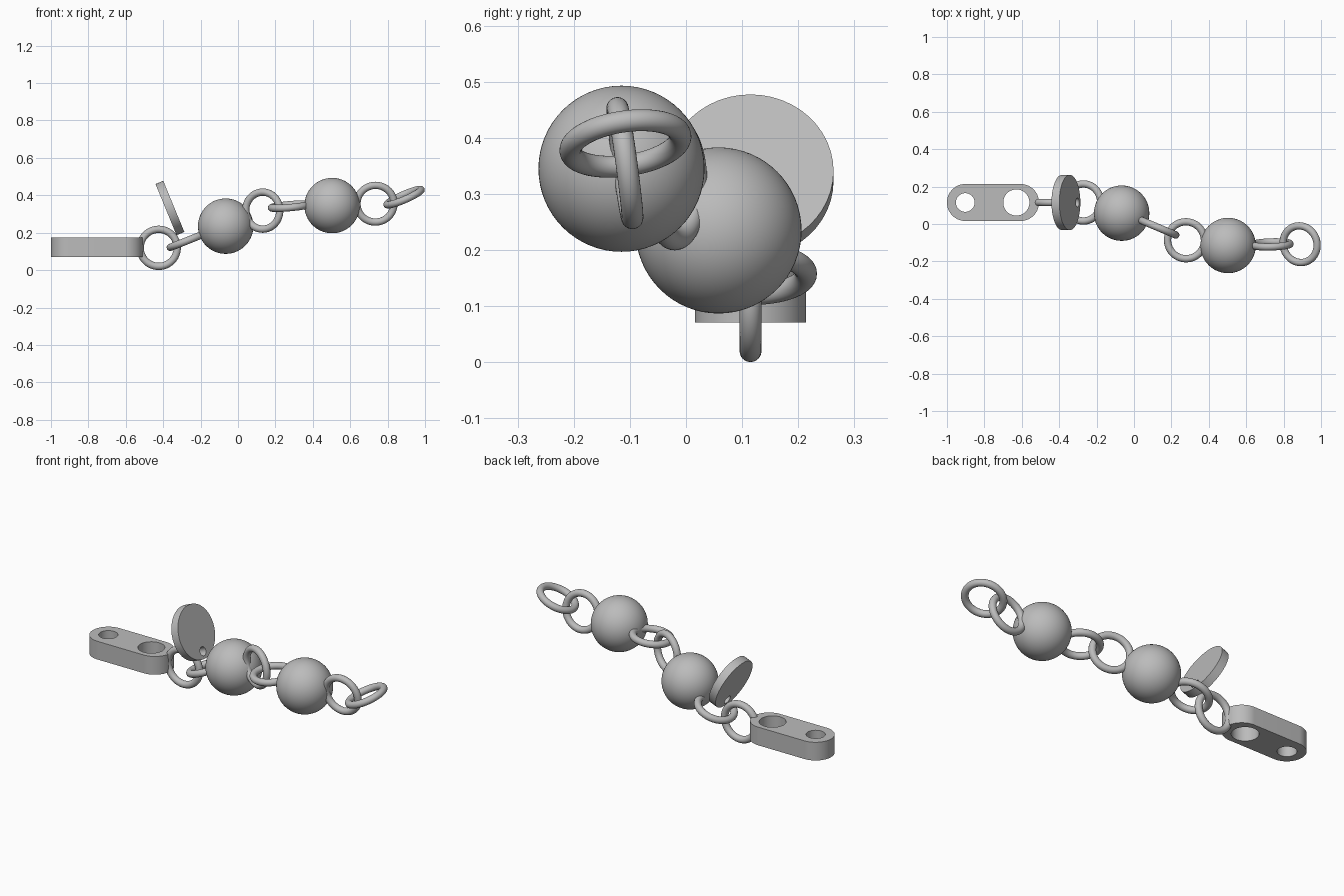
import bpy
import math
from mathutils import Vector

old = bpy.data.objects.get("Cube")
if old:
    bpy.data.objects.remove(old, do_unlink=True)

metal = bpy.data.materials.new("plain grey")
metal.use_nodes = True
grey = (0.5, 0.5, 0.5, 1)
metal.diffuse_color = grey
metal.node_tree.nodes["Principled BSDF"].inputs["Base Color"].default_value = grey


def finish(obj, name):
    obj.name = name
    obj.data.materials.clear()
    obj.data.materials.append(metal)
    bpy.ops.object.select_all(action='DESELECT')
    obj.select_set(True)
    bpy.context.view_layer.objects.active = obj
    bpy.ops.object.shade_smooth_by_angle(angle=math.radians(35))


def ring(name, centre, along, across):
    """Chain link lying in the plane of two directions."""
    normal = Vector(along).cross(Vector(across))
    bpy.ops.mesh.primitive_torus_add(
        major_radius=0.099, minor_radius=0.0195, major_segments=64, minor_segments=24,
        location=centre, rotation=normal.to_track_quat('Z', 'Y').to_euler())
    finish(bpy.context.object, name)


def ball(name, centre):
    bpy.ops.mesh.primitive_uv_sphere_add(radius=0.148, segments=64, ring_count=32, location=centre)
    finish(bpy.context.object, name)


def arc(x, r, start=0, end=360, n=48):
    """Points on an arc centred on the local x axis."""
    steps = [math.radians(start + (end - start) * i / n) for i in range(n + 1)]
    pts = [(x + r * math.cos(a), r * math.sin(a)) for a in steps]
    return pts[:-1] if end - start == 360 else pts


def plate(name, outlines, thickness, centre, turn=0):
    """Flat plate with holes, cut from closed outlines."""
    curve = bpy.data.curves.new(name, 'CURVE')
    curve.dimensions = '2D'
    curve.fill_mode = 'BOTH'
    curve.extrude = thickness / 2
    for pts in outlines:
        spline = curve.splines.new('POLY')
        spline.points.add(len(pts) - 1)
        for p, (x, y) in zip(spline.points, pts):
            p.co = (x, y, 0, 1)
        spline.use_cyclic_u = True
    obj = bpy.data.objects.new(name, curve)
    bpy.context.collection.objects.link(obj)
    obj.location = centre
    obj.rotation_euler.y = turn
    bpy.ops.object.select_all(action='DESELECT')
    obj.select_set(True)
    bpy.context.view_layer.objects.active = obj
    bpy.ops.object.convert(target='MESH')
    finish(bpy.context.object, name)


# Rounded bar with a small and a large hole
half, r = 0.147, 0.099
plate("end_bar",
      [arc(half, r, -90, 90) + arc(-half, r, 90, 270), arc(-0.148, 0.05), arc(0.125, 0.07)],
      0.104, (-0.754, 0.115, 0.123))

# Leaning round tag with a hole near its lower rim
plate("round_tag", [arc(0, 0.148), arc(0.108, 0.024)],
      0.045, (-0.364, 0.115, 0.332), math.radians(67.6))

# Beads
ball("inner_bead", (-0.066, 0.058, 0.235))
ball("outer_bead", (0.503, -0.115, 0.345))

# Chain links
ring("bar_link", (-0.424, 0.115, 0.119), (1, 0, 0), (0, 0, 1))
ring("tag_link", (-0.27, 0.115, 0.158), (0.93, 0, 0.37), (0, 1, 0))
ring("middle_link_a", (0.132, -0.02, 0.318), (0.92, -0.39, 0), (0, 0, 1))
ring("middle_link_b", (0.278, -0.087, 0.342), (1, 0, 0.09), (0, 1, 0.08))
ring("end_link_a", (0.735, -0.109, 0.355), (1, 0.03, 0), (0, -0.135, 1))
ring("end_link_b", (0.888, -0.108, 0.39), (0.917, 0, 0.4), (0, 1, 0.15))
